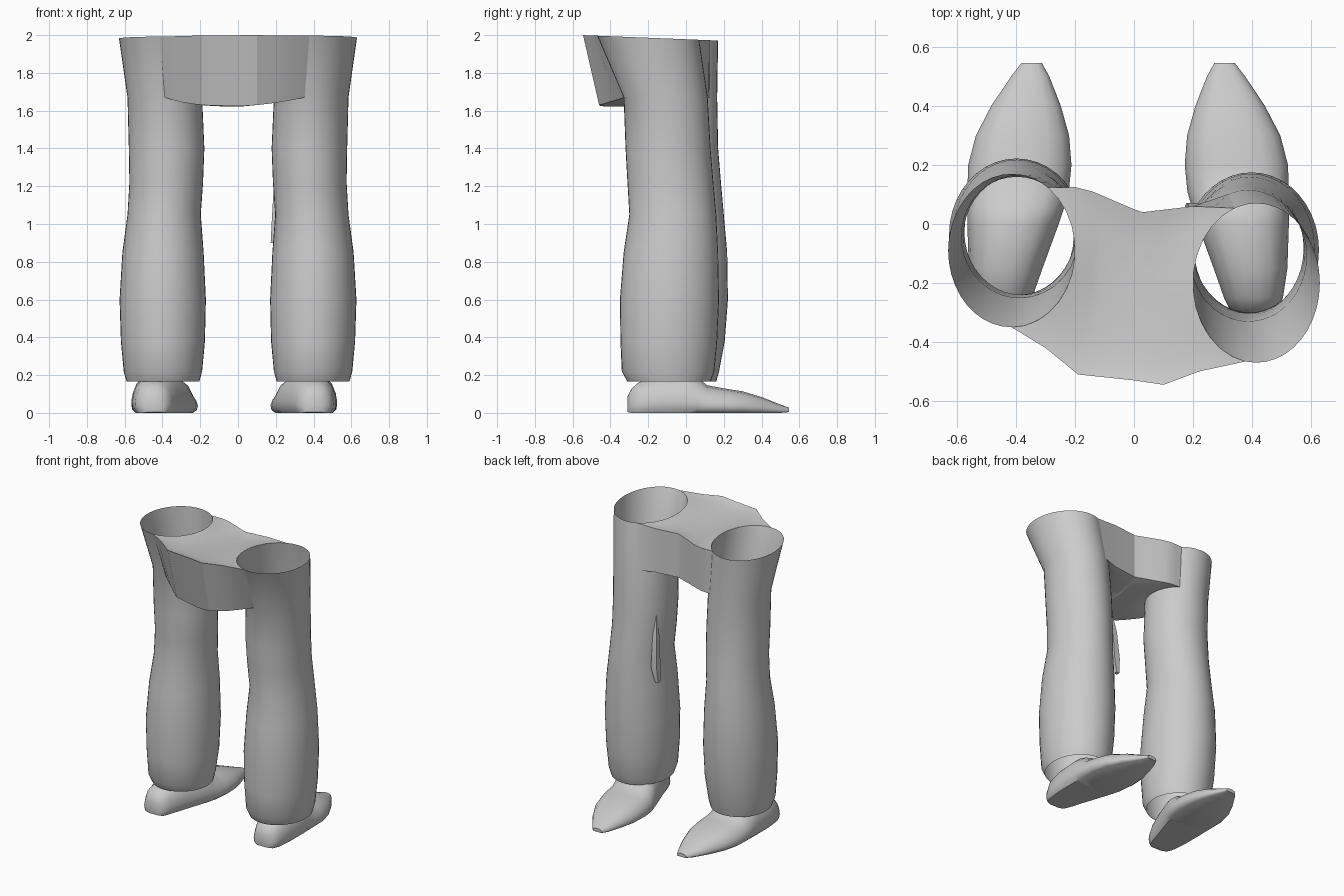
import bpy, bmesh, math
from mathutils import Vector

if "Cube" in bpy.data.objects:
    bpy.data.objects.remove(bpy.data.objects["Cube"])

grey = bpy.data.materials.new("light grey")
grey.diffuse_color = (0.6, 0.6, 0.6, 1)
grey.use_nodes = True
grey.node_tree.nodes["Principled BSDF"].inputs["Base Color"].default_value = grey.diffuse_color


def finish(bm, name, angle=30):
    bmesh.ops.remove_doubles(bm, verts=bm.verts, dist=0.0005)
    bmesh.ops.recalc_face_normals(bm, faces=bm.faces)
    me = bpy.data.meshes.new(name)
    bm.to_mesh(me)
    bm.free()
    me.materials.append(grey)
    ob = bpy.data.objects.new(name, me)
    bpy.context.collection.objects.link(ob)
    bpy.context.view_layer.objects.active = ob
    ob.select_set(True)
    bpy.ops.object.shade_smooth_by_angle(angle=math.radians(angle))
    ob.select_set(False)
    return ob


def bridge(bm, rows, closed=True):
    """Skin a list of vertex rows with quads."""
    for a, b in zip(rows, rows[1:]):
        n = len(a)
        for i in range(n if closed else n - 1):
            j = (i + 1) % n
            bm.faces.new((a[i], a[j], b[j], b[i]))


def top_z(y):
    return 1.978 - 0.04 * y


# Trouser legs: open tubes. Columns: z, inner x, outer x, then y front / y back per leg
LEG = [
    (1.98, .20, .63, -.35, .17, -.47, .07),
    (1.67, .19, .585, -.25, .165, -.33, .115),
    (1.40, .178, .578, -.25, .17, -.32, .13),
    (1.22, .185, .575, -.24, .185, -.31, .145),
    (1.05, .197, .585, -.24, .20, -.30, .16),
    (0.85, .182, .612, -.27, .218, -.33, .17),
    (0.60, .17, .627, -.295, .222, -.35, .175),
    (0.38, .175, .62, -.29, .205, -.347, .165),
    (0.22, .19, .605, -.28, .175, -.34, .15),
    (0.165, .205, .59, -.25, .16, -.31, .13),
]


def leg_point(row, side, a):
    z, xi, xo, lf, lb, rf, rb = row
    f, b = (lf, lb) if side < 0 else (rf, rb)
    x = side * (xi + xo) / 2 + (xo - xi) / 2 * math.cos(a)
    y = (f + b) / 2 + (b - f) / 2 * math.sin(a)
    if z > 1.9:
        z = top_z(y)
    return Vector((x, y, z))


for side, name in ((-1, "left_leg"), (1, "right_leg")):
    bm = bmesh.new()
    N = 40
    rows = [[bm.verts.new(leg_point(r, side, 2 * math.pi * i / N)) for i in range(N)] for r in LEG]
    bridge(bm, rows)
    finish(bm, name)


# Pelvis: a patch between both legs, at top and bottom level, joined by front and back panels
def sample(pts, t):
    s = t * (len(pts) - 1)
    i = min(int(s), len(pts) - 2)
    return pts[i].lerp(pts[i + 1], s - i)


def level(row, front, back, zfun):
    arc = lambda side, a0, a1: [leg_point(row, side, math.radians(a0 + (a1 - a0) * k / 12)) for k in range(13)]
    left, right = arc(-1, -90, 55), arc(1, 260, 110)
    F = [left[0]] + [Vector((x, y, 0)) for x, y in front] + [right[0]]
    B = [left[-1]] + [Vector((x, y, 0)) for x, y in back] + [right[-1]]
    NU, grid = 12, []
    for j in range(13):
        v, line = j / 12, []
        for i in range(NU + 1):
            u = i / NU
            p = (sample(F, u) * (1 - v) + sample(B, u) * v + left[j] * (1 - u) + right[j] * u
                 - (F[0] * (1 - u) + F[-1] * u) * (1 - v) - (B[0] * (1 - u) + B[-1] * u) * v)
            p.z = zfun(p, u, v)
            line.append(p)
        grid.append(line)
    return grid


bump = lambda u, v: 4 * u * (1 - u) * 4 * v * (1 - v)
front = [(-.30, -.42), (-.19, -.51), (0, -.53), (.10, -.545), (.22, -.50)]
back = [(-.20, .125), (-.14, .11), (0, .05), (.03, .04), (.20, .06)]
low_front = [(-.30, -.32), (-.19, -.41), (0, -.45), (.10, -.46), (.22, -.41)]
low_back = [(-.20, .12), (-.14, .10), (0, .05), (.03, .04), (.20, .06)]
bm = bmesh.new()
layers = []
for pts in (level(LEG[0], front, back, lambda p, u, v: top_z(p.y) - .025 * bump(u, v)),
            level(LEG[1], low_front, low_back,
                  lambda p, u, v: 1.67 - .045 * 4 * u * (1 - u) * (1 - v) - .02 * bump(u, v))):
    rows = [[bm.verts.new(p) for p in line] for line in pts]
    bridge(bm, rows, closed=False)
    layers.append(rows)
for j in (0, -1):
    bridge(bm, [layers[0][j], layers[1][j]], closed=False)
finish(bm, "pelvis", 20)

# Shoes: cross-sections along y (y, centre x, half width, height)
SHOE = [
    (-.31, .44, .045, .10), (-.29, .445, .08, .135), (-.25, .445, .10, .17), (-.15, .435, .125, .20),
    (0, .41, .155, .215), (.06, .40, .165, .20), (.11, .393, .172, .155), (.20, .387, .175, .138),
    (.30, .378, .158, .122), (.40, .366, .118, .092), (.50, .352, .065, .052), (.545, .347, .035, .035)]
HALF = [(.85, 0), (.97, .12), (1, .3), (.95, .5), (.82, .75), (.55, .93), (.2, 1)]
SECTION = HALF + [(-x, z) for x, z in reversed(HALF)]
for side, shift, name in ((-1, 0, "left_shoe"), (1, -.04, "right_shoe")):
    bm = bmesh.new()
    rows = [[bm.verts.new((side * (cx + shift + w * sx), y, .008 + (h - .008) * sz)) for sx, sz in SECTION]
            for y, cx, w, h in SHOE]
    for r in rows[0] + rows[-1]:  # rounded heel and toe
        r.co.z = .012 + (r.co.z - .008) * .9
    bridge(bm, rows)
    bm.faces.new(rows[0])
    bm.faces.new(rows[-1])
    for v in bm.verts:
        v.co.z -= .008
    finish(bm, name, 50)

# Thin seam strip on the inner back of the right leg
bm = bmesh.new()
rows = []
for z, x, y, s in ((1.36, .215, .02, .006), (1.2, .205, .04, .016), (1.0, .20, .05, .022), (.9, .185, .05, .012)):
    rows.append([bm.verts.new((x + s * a, y + s * b, z)) for a, b in ((-1, -1), (1, -1), (1, 1), (-1, 1))])
bridge(bm, rows)
bm.faces.new(rows[0])
bm.faces.new(rows[-1])
finish(bm, "seam_strip")
